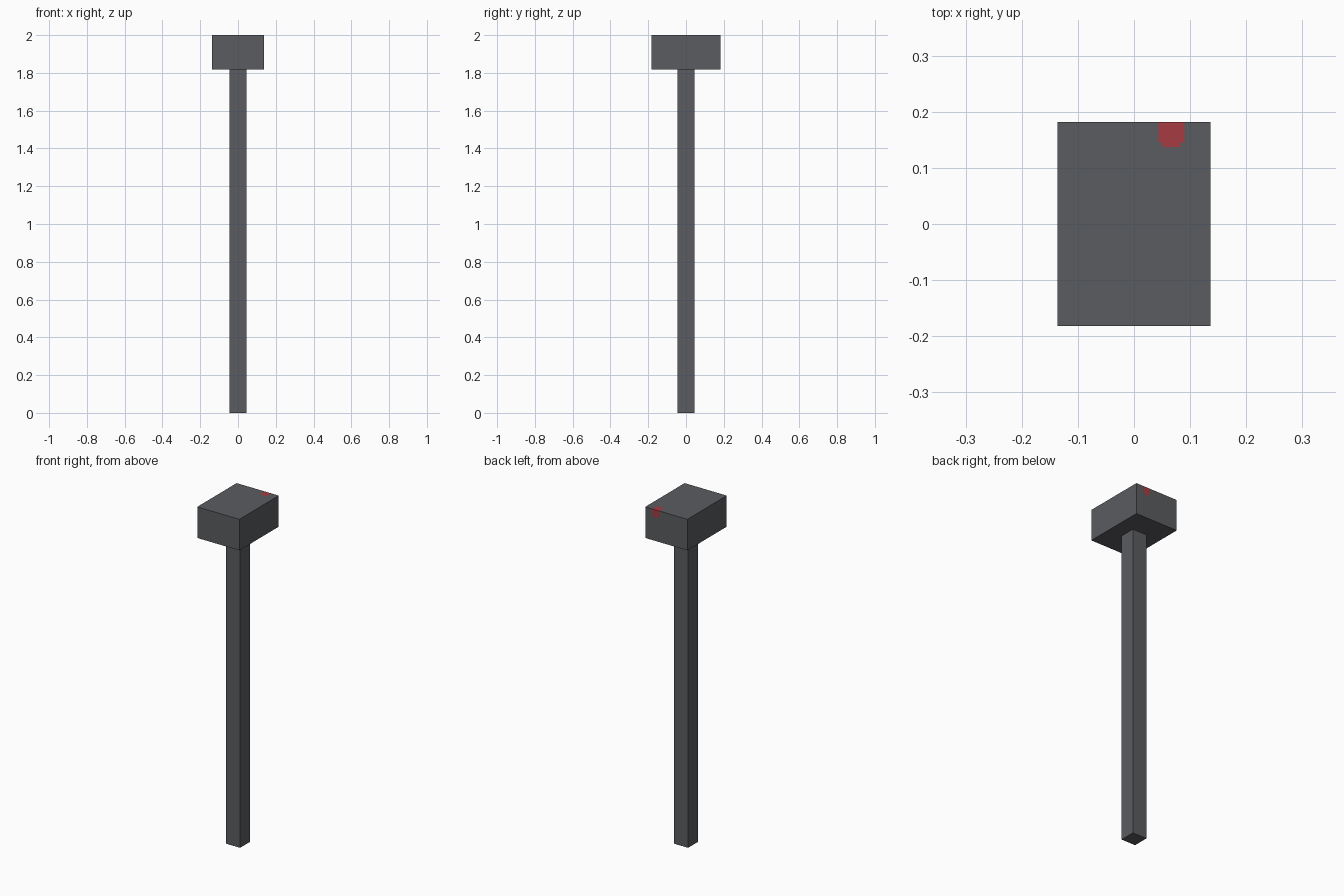
import bpy, bmesh
from mathutils import Matrix, Vector

if "Cube" in bpy.data.objects:
    bpy.data.objects.remove(bpy.data.objects["Cube"])


def material(name, rgb):
    m = bpy.data.materials.new(name)
    m.diffuse_color = (*rgb, 1.0)
    m.use_nodes = True
    m.node_tree.nodes["Principled BSDF"].inputs["Base Color"].default_value = m.diffuse_color
    return m


grey = material("dark_grey", (0.104, 0.107, 0.117))
red = material("stain_red", (0.38, 0.045, 0.055))


def box(name, lo, hi, mats, cuts=(), rule=None):
    """Box between two corners, sliced by (axis, position) cuts and coloured by rule."""
    lo, hi = Vector(lo), Vector(hi)
    bm = bmesh.new()
    bmesh.ops.create_cube(bm, size=1, matrix=Matrix.Translation((lo + hi) / 2)
                          @ Matrix.Diagonal((*(hi - lo), 1)))
    for axis, pos in cuts:
        n = Vector((0, 0, 0))
        n[axis] = 1
        bmesh.ops.bisect_plane(bm, geom=bm.verts[:] + bm.edges[:] + bm.faces[:],
                               plane_co=n * pos, plane_no=n)
    bm.normal_update()
    if rule:
        for f in bm.faces:
            f.material_index = rule(f)
    me = bpy.data.meshes.new(name)
    bm.to_mesh(me)
    bm.free()
    for m in mats:
        me.materials.append(m)
    ob = bpy.data.objects.new(name, me)
    bpy.context.collection.objects.link(ob)
    return ob


def stain(f):
    """Stepped patch folded over the top back edge."""
    c = f.calc_center_median()
    if f.normal.z > 0.9:
        depth = 0.182 - c.y
    elif f.normal.y > 0.9:
        depth = 2.0 - c.z
    else:
        return 0
    side = abs(c.x - 0.067)
    return int((side < 0.023 and depth < 0.037) or (side < 0.016 and depth < 0.045))


# Square handle
box("handle", (-0.0455, -0.0455, 0), (0.0455, 0.0455, 1.82), [grey])

# Block head with the stain cut into its faces
cuts = [(0, 0.044), (0, 0.051), (0, 0.083), (0, 0.090),
        (1, 0.137), (1, 0.145), (2, 1.955), (2, 1.963)]
box("head", (-0.1365, -0.182, 1.818), (0.1365, 0.182, 2.0), [grey, red], cuts, stain)
